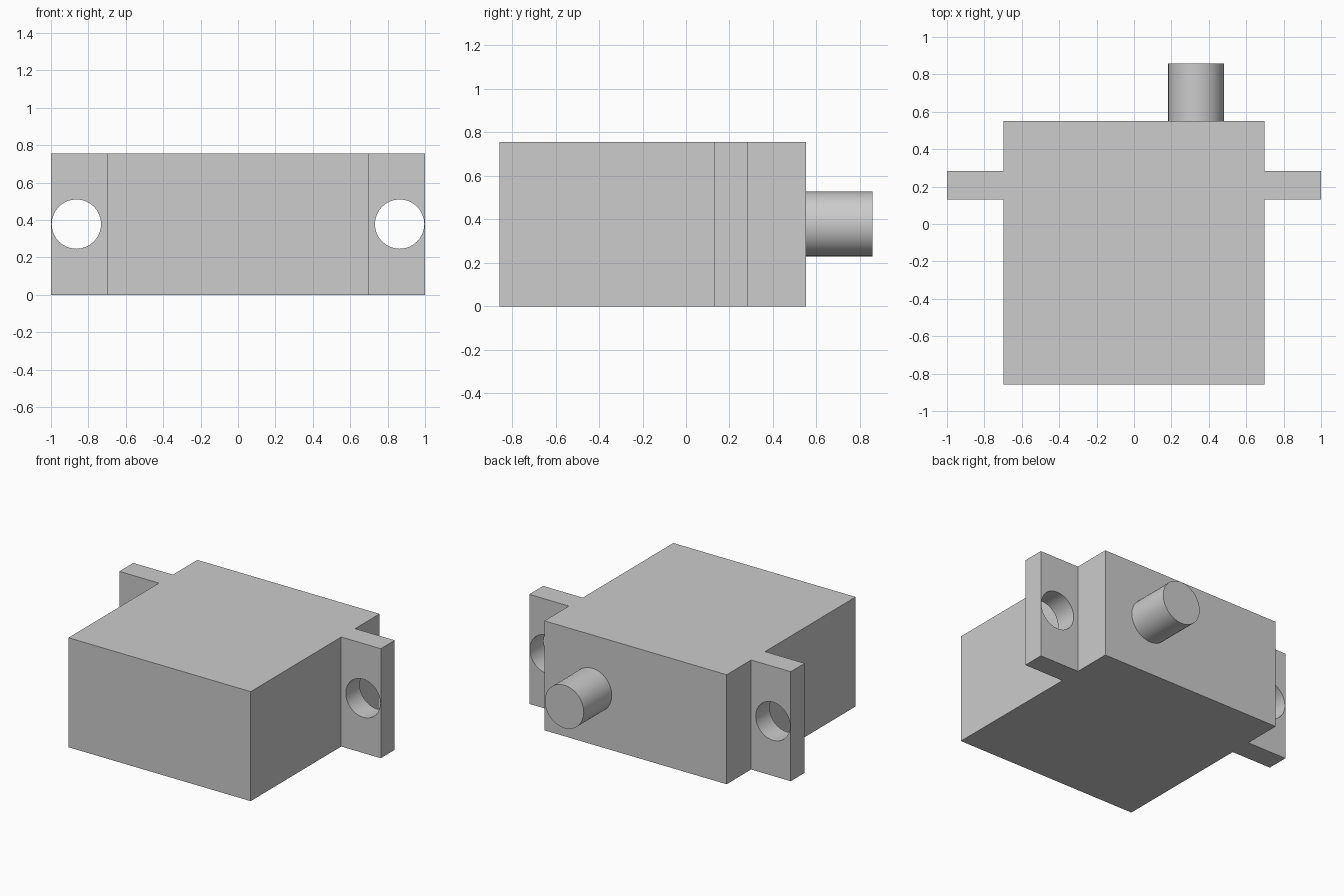
import bpy, bmesh, math
from mathutils import Matrix

cube = bpy.data.objects.get("Cube")
if cube:
    bpy.data.objects.remove(cube, do_unlink=True)

HEIGHT = 0.757
MID = HEIGHT / 2

grey = bpy.data.materials.new("plain grey")
grey.use_nodes = True
colour = (0.604, 0.604, 0.604, 1)
grey.diffuse_color = colour
grey.node_tree.nodes["Principled BSDF"].inputs["Base Color"].default_value = colour


def add_object(name, bm):
    bmesh.ops.recalc_face_normals(bm, faces=bm.faces)
    mesh = bpy.data.meshes.new(name)
    bm.to_mesh(mesh)
    bm.free()
    mesh.materials.append(grey)
    obj = bpy.data.objects.new(name, mesh)
    bpy.context.collection.objects.link(obj)
    return obj


def cylinder_y(name, x, y0, y1, radius, sides):
    """Cylinder along y at mid height, with smooth sides and sharp rims."""
    bm = bmesh.new()
    place = Matrix.Translation((x, (y0 + y1) / 2, MID)) @ Matrix.Rotation(math.pi / 2, 4, "X")
    bmesh.ops.create_cone(bm, cap_ends=True, segments=sides, radius1=radius,
                          radius2=radius, depth=y1 - y0, matrix=place)
    obj = add_object(name, bm)
    smooth(obj)
    return obj


def smooth(obj):
    bpy.ops.object.select_all(action="DESELECT")
    obj.select_set(True)
    bpy.context.view_layer.objects.active = obj
    bpy.ops.object.shade_smooth_by_angle(angle=math.radians(35))


# Housing with its two mounting tabs, extruded from one mirrored outline
half = [(0.697, -0.857), (0.697, 0.132), (1, 0.132),
        (1, 0.284), (0.697, 0.284), (0.697, 0.551)]
outline = half + [(-x, y) for x, y in reversed(half)]
bm = bmesh.new()
base = bm.faces.new([bm.verts.new((x, y, 0)) for x, y in outline])
top = bmesh.ops.extrude_face_region(bm, geom=[base])["geom"]
bmesh.ops.translate(bm, vec=(0, 0, HEIGHT),
                    verts=[v for v in top if isinstance(v, bmesh.types.BMVert)])
housing = add_object("housing", bm)

# Round screw holes through the tabs
for side, label in ((1, "left"), (-1, "right")):
    cutter = cylinder_y(label + "_hole_cutter", side * 0.864, 0.03, 0.39, 0.132, 32)
    cutter.hide_render = True
    cutter.hide_set(True)
    cut = housing.modifiers.new(label + "_screw_hole", "BOOLEAN")
    cut.operation = "DIFFERENCE"
    cut.solver = "EXACT"
    cut.object = cutter

# Output shaft on the back
cylinder_y("output_shaft", 0.331, 0.551, 0.857, 0.149, 32)
